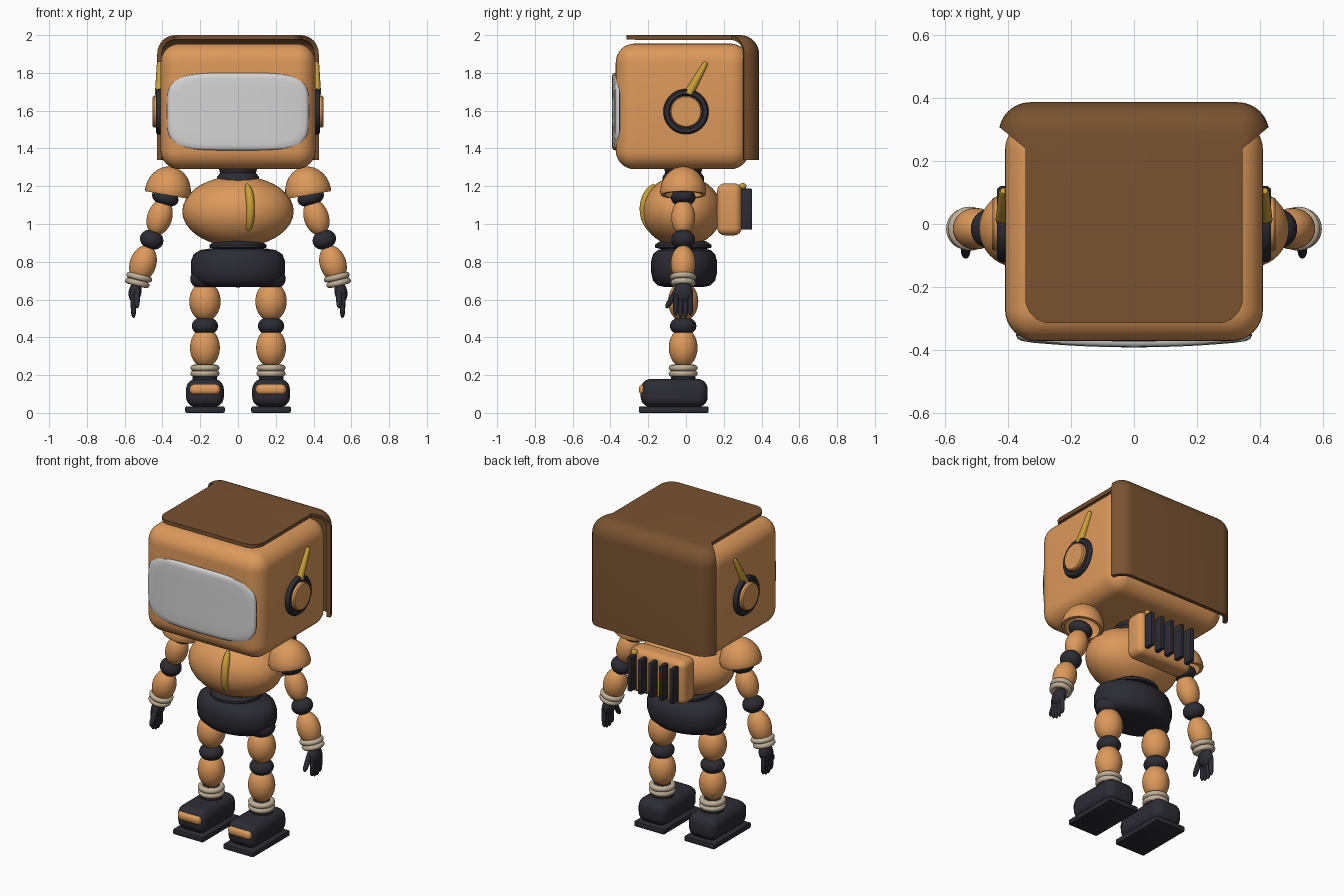
import bpy, bmesh, math
from mathutils import Matrix, Vector

cube = bpy.data.objects.get("Cube")
if cube:
    bpy.data.objects.remove(cube, do_unlink=True)


def material(name, rgb):
    m = bpy.data.materials.new(name)
    m.use_nodes = True
    m.diffuse_color = (*rgb, 1)
    m.node_tree.nodes["Principled BSDF"].inputs["Base Color"].default_value = (*rgb, 1)
    return m


ORANGE = material("orange", (0.72, 0.32, 0.105))
BROWN = material("brown", (0.19, 0.085, 0.03))
DARK = material("charcoal", (0.025, 0.025, 0.034))
WHITE = material("visor_white", (0.66, 0.66, 0.66))
GOLD = material("gold", (0.58, 0.35, 0.04))
BEIGE = material("beige", (0.52, 0.43, 0.31))
Y = -0.015  # depth of the body's centre line


def finish(name, bm, mat, loc=(0, 0, 0), tilt=0):
    """Turn a bmesh into a placed object, tilted about y by degrees."""
    bmesh.ops.recalc_face_normals(bm, faces=bm.faces)
    me = bpy.data.meshes.new(name)
    bm.to_mesh(me)
    bm.free()
    me.materials.append(mat)
    ob = bpy.data.objects.new(name, me)
    ob.location = loc
    ob.rotation_euler.y = math.radians(tilt)
    bpy.context.collection.objects.link(ob)
    return ob


def box_mesh(lo, hi, radius, segments=6):
    bm = bmesh.new()
    bmesh.ops.create_cube(bm, size=1)
    lo, hi = Vector(lo), Vector(hi)
    for v in bm.verts:
        v.co = Vector([(a + b) / 2 + c * (b - a) for a, b, c in zip(lo, hi, v.co)])
    bmesh.ops.bevel(bm, geom=bm.edges[:], offset=radius, segments=segments,
                    profile=0.5, affect='EDGES')
    return bm


def box(name, lo, hi, radius, mat, segments=6):
    return finish(name, box_mesh(lo, hi, radius, segments), mat)


def ball(name, loc, size, mat, tilt=0):
    bm = bmesh.new()
    bmesh.ops.create_uvsphere(bm, u_segments=32, v_segments=18, radius=1)
    bmesh.ops.scale(bm, vec=size, verts=bm.verts)
    return finish(name, bm, mat, loc, tilt)


def lathe(name, profile, mat, loc=(0, 0, 0), tilt=0, depth=1, closed=False):
    """Spin (radius, height) points about z; depth squashes y."""
    bm = bmesh.new()
    vs = [bm.verts.new((r, 0, z)) for r, z in profile]
    es = [bm.edges.new(p) for p in zip(vs, vs[1:])]
    if closed:
        es.append(bm.edges.new((vs[-1], vs[0])))
    bmesh.ops.spin(bm, geom=vs + es, axis=(0, 0, 1), cent=(0, 0, 0),
                   angle=math.tau, steps=40)
    bmesh.ops.remove_doubles(bm, verts=bm.verts, dist=0.0002)
    bmesh.ops.scale(bm, vec=(1, depth, 1), verts=bm.verts)
    return finish(name, bm, mat, loc, tilt)


def ring(name, loc, major, minor, mat, tilt=0):
    angles = [math.tau * i / 12 for i in range(12)]
    pts = [(major + minor * math.cos(a), minor * math.sin(a)) for a in angles]
    return lathe(name, pts, mat, loc, tilt, closed=True)


def tube(name, points, radii, depth, mat):
    cu = bpy.data.curves.new(name, 'CURVE')
    cu.dimensions = '3D'
    cu.bevel_depth = depth
    cu.bevel_resolution = 4
    cu.use_fill_caps = True
    sp = cu.splines.new('POLY')
    sp.points.add(len(points) - 1)
    for p, co, r in zip(sp.points, points, radii):
        p.co, p.radius = (*co, 1), r
    sp.use_smooth = True
    cu.materials.append(mat)
    ob = bpy.data.objects.new(name, cu)
    bpy.context.collection.objects.link(ob)
    return ob


def finger(name, a, b, r):
    """Round-ended tube from a to b."""
    a, b = Vector(a), Vector(b)
    pts = [a.lerp(b, t) for t in (0, 0.4, 0.8, 0.93, 1)]
    return tube(name, pts, (1, 1, 0.9, 0.65, 0.25), r, DARK)


# Head
box("head", (-0.41, -0.372, 1.29), (0.41, 0.335, 1.955), 0.1, ORANGE, 8)

# Hood: rounded box cut to a back cover with a narrower top flap
bm = box_mesh((-0.43, -0.5, 1.1), (0.43, 0.387, 2.0), 0.1, 8)
flap, slope = 0.345, 0.82
corners = [math.radians(a) for a in (22, 45, 68)]
cuts = [((0, 0, 1.34), (0, 0, 1)), ((0, -0.315, 0), (0, 1, 0))]
for s in (-1, 1):
    cuts.append(((s * flap, 0, 0), (1, 0, 0)))
    cuts.append(((s * flap, 0.24, 0), (-s * slope, 1, 0)))
    for a in corners:
        n = Vector((s * math.cos(a), -math.sin(a), 0))
        cuts.append((Vector((s * 0.265, -0.235, 0)) + n * 0.08, n))
for co, no in cuts:
    bmesh.ops.bisect_plane(bm, geom=bm.verts[:] + bm.edges[:] + bm.faces[:],
                           plane_co=co, plane_no=no, dist=0.0001)


def in_hood(c):
    x = abs(c.x)
    back = c.y > 0.24 + slope * (x - flap)
    top = x < flap and c.z > 1.9 and c.y > -0.315 and all(
        (x - 0.265) * math.cos(a) - (c.y + 0.235) * math.sin(a) < 0.08 for a in corners)
    return c.z > 1.34 and (back or top)


bmesh.ops.delete(bm, geom=[f for f in bm.faces if not in_hood(f.calc_center_median())],
                 context='FACES')
hood = finish("hood", bm, BROWN)
mod = hood.modifiers.new("thickness", 'SOLIDIFY')
mod.thickness, mod.offset = 0.024, -1
bpy.context.view_layer.objects.active = hood
bpy.ops.object.modifier_apply(modifier=mod.name)

# Visor: rounded outline in rings, gently wrapped around the face
bm = bmesh.new()
rings, n = [], 64
for k, drop in ((0.3, 0), (0.6, 0), (0.85, 0), (0.95, 0.002), (0.985, 0.007), (1, 0.018), (0.99, 0.035)):
    loop = []
    for i in range(n):
        c, s = math.cos(math.tau * i / n), math.sin(math.tau * i / n)
        x = 0.375 * k * math.copysign(abs(c) ** 0.45, c)
        z = 0.205 * k * math.copysign(abs(s) ** 0.45, s)
        loop.append(bm.verts.new((x, -0.392 + 0.02 * (x / 0.375) ** 2 + drop, 1.595 + z)))
    rings.append(loop)
bm.faces.new(rings[0])
for a, b in zip(rings, rings[1:]):
    for i in range(n):
        bm.faces.new((a[i], a[i - 1], b[i - 1], b[i]))
back = bm.faces.new(rings[-1])
for f in [back] + [f for f in bm.faces if all(v in rings[-1] + rings[-2] for v in f.verts)]:
    f.material_index = 1
finish("visor", bm, WHITE).data.materials.append(DARK)

# Neck, torso, waist and pelvis
lathe("neck", [(0, 1.2), (0.11, 1.2), (0.11, 1.25), (0.095, 1.27), (0.105, 1.31), (0, 1.31)],
      DARK, (0, Y, 0))
ball("torso", (0, -0.022, 1.067), (0.295, 0.213, 0.188), ORANGE)
strip, weights = [], []
for i in range(17):
    t = -1 + i / 8
    lat = 0.76 * t
    strip.append((0.066 * math.cos(lat), -0.018 - 0.205 * math.cos(lat), 1.08 + 0.185 * math.sin(lat)))
    weights.append(max(0.15, (1 - t ** 4)) ** 0.5)
tube("chest_strip", strip, weights, 0.023, GOLD)
lathe("waist", [(0, 0.91), (0.12, 0.91), (0.15, 0.89), (0.15, 0.875), (0.11, 0.865), (0, 0.85)],
      DARK, (0, Y, 0))
lathe("pelvis", [(0, 0.872), (0.15, 0.87), (0.2, 0.862), (0.235, 0.84), (0.25, 0.8), (0.25, 0.745),
                 (0.235, 0.7), (0.2, 0.675), (0.15, 0.667), (0, 0.665)],
      DARK, (0, -0.01, 0), depth=0.7)

# Backpack with cooling fins and a button
box("backpack", (-0.19, 0.165, 0.94), (0.2, 0.295, 1.215), 0.04, ORANGE)
for i in range(5):
    x = 0.005 + 0.073 * (i - 2)
    box("backpack_fin", (x - 0.014, 0.28, 0.97), (x + 0.014, 0.35, 1.187), 0.006, DARK, 2)
ball("backpack_button", (0.15, 0.3, 1.2), (0.02, 0.02, 0.017), GOLD)

for s, side in ((1, "left"), (-1, "right")):
    # Ear and antenna
    lathe(side + "_ear_ring", [(0.075, 0), (0.12, 0), (0.12, 0.025), (0.112, 0.035), (0.092, 0.035),
                               (0.082, 0.025)], DARK, (s * 0.4, 0, 1.595), 90 * s, closed=True)
    lathe(side + "_ear_cap", [(0, 0), (0.084, 0), (0.084, 0.045), (0.078, 0.052), (0, 0.052)],
          ORANGE, (s * 0.4, 0, 1.595), 90 * s)
    tube(side + "_antenna", [(s * 0.415, 0.015, 1.69), (s * 0.415, 0.1, 1.845), (s * 0.415, 0.106, 1.857)],
         (1, 0.6, 0.4), 0.025, GOLD)

    # Shoulder dome, hollow underneath
    arc = [math.radians(a) for a in range(0, 91, 9)]
    dome = [(0.122 * math.cos(a), 0.14 * math.sin(a)) for a in arc]
    inner = [(0.1 * math.cos(a), 0.11 * math.sin(a)) for a in reversed(arc)]
    lathe(side + "_shoulder", inner + [(0.1, -0.012), (0.118, -0.012)] + dome, ORANGE,
          (s * 0.372, Y, 1.165), -10 * s)

    # Arm
    ball(side + "_shoulder_joint", (s * 0.385, Y, 1.14), (0.072, 0.065, 0.045), DARK, -18 * s)
    ball(side + "_upper_arm", (s * 0.415, Y, 1.035), (0.066, 0.063, 0.098), ORANGE, -18 * s)
    ball(side + "_elbow", (s * 0.457, Y, 0.917), (0.063, 0.063, 0.052), DARK, -18 * s)
    ball(side + "_forearm", (s * 0.503, Y, 0.79), (0.07, 0.066, 0.1), ORANGE, -18 * s)
    for d, r in ((0, 0.054), (0.03, 0.05)):
        ring(side + "_wrist_ring", (s * (0.523 + d / 3), Y, 0.718 - d), r, 0.016, BEIGE, -14 * s)

    # Hand
    ball(side + "_palm", (s * 0.545, Y, 0.64), (0.034, 0.052, 0.055), DARK, -10 * s)
    for i in range(4):
        y = Y + 0.025 * (i - 1.5)
        finger(side + "_finger", (s * 0.555, y, 0.63), (s * 0.553, y * 1.05, 0.515 - 0.012 * (i in (1, 2))), 0.0145)
    finger(side + "_thumb", (s * 0.535, Y - 0.03, 0.655), (s * 0.535, -0.105, 0.555), 0.016)

    # Leg
    x = s * 0.175
    ball(side + "_hip", (x, Y, 0.71), (0.078, 0.08, 0.06), DARK)
    ball(side + "_thigh", (x, Y, 0.59), (0.083, 0.08, 0.105), ORANGE)
    ball(side + "_knee", (x, Y, 0.46), (0.07, 0.07, 0.05), DARK)
    ball(side + "_shin", (x, Y, 0.345), (0.079, 0.076, 0.105), ORANGE)
    for z in (0.238, 0.208):
        ring(side + "_ankle_ring", (x, Y, z), 0.06, 0.017, BEIGE)
    lathe(side + "_ankle", [(0, 0.25), (0.05, 0.25), (0.05, 0.2), (0.065, 0.19), (0.065, 0.15), (0, 0.15)],
          DARK, (x, Y, 0))

    # Shoe
    box(side + "_shoe", (x - 0.1, -0.24, 0.03), (x + 0.1, 0.115, 0.18), 0.055, DARK)
    box(side + "_toe_cap", (x - 0.08, -0.25, 0.095), (x + 0.08, -0.185, 0.152), 0.025, ORANGE)
    box(side + "_sole", (x - 0.105, -0.25, 0), (x + 0.105, 0.12, 0.034), 0.008, DARK, 2)

# Smooth shading with sharp creases kept
bpy.ops.object.select_all(action='DESELECT')
for ob in bpy.context.collection.objects:
    if ob.type == 'MESH':
        ob.select_set(True)
        bpy.context.view_layer.objects.active = ob
bpy.ops.object.shade_smooth_by_angle(angle=math.radians(40))
